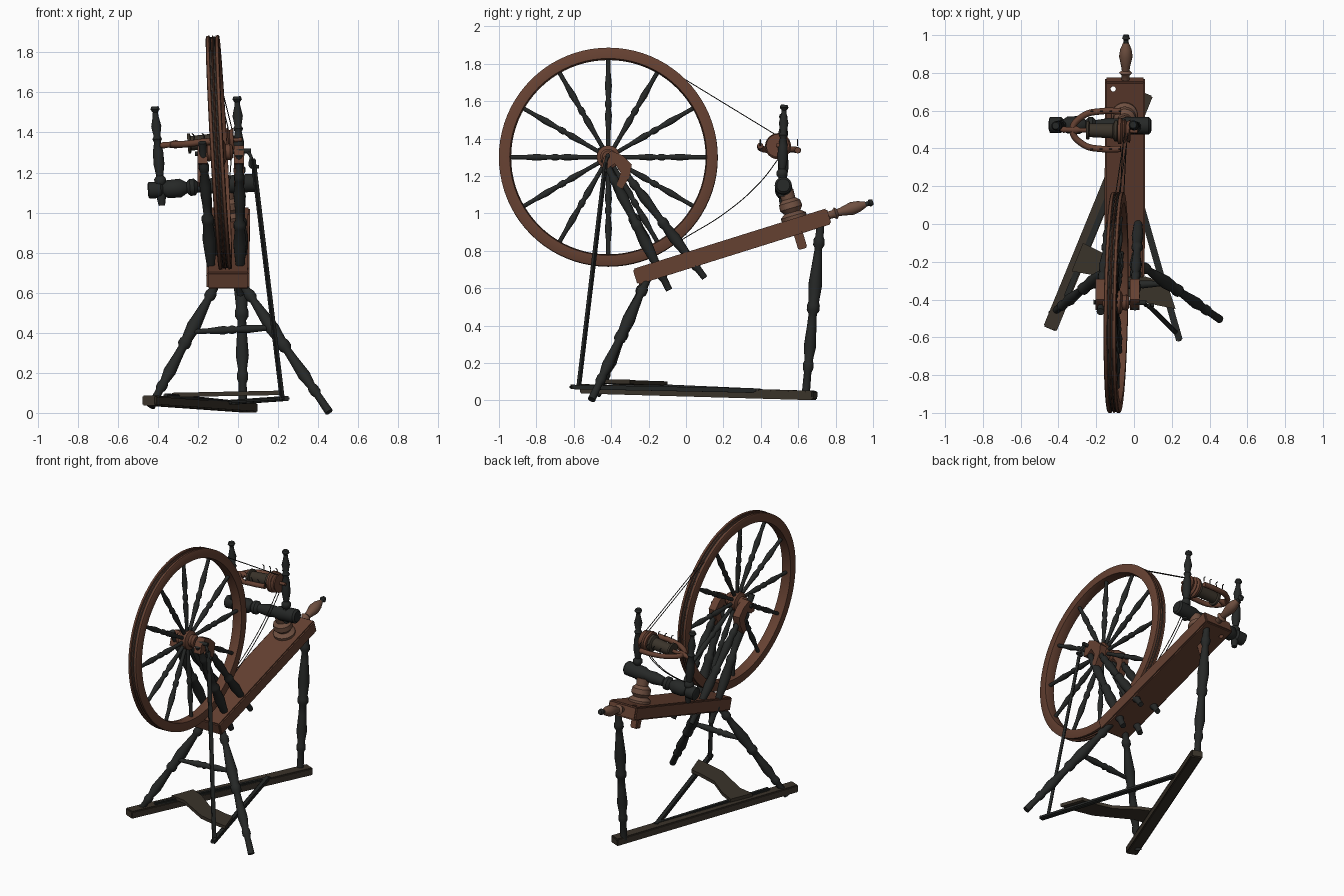
import bpy, bmesh, math
from mathutils import Vector, Matrix

cube = bpy.data.objects.get("Cube")
if cube:
    bpy.data.objects.remove(cube, do_unlink=True)


def material(name, rgb):
    m = bpy.data.materials.new(name)
    m.use_nodes = True
    m.diffuse_color = (*rgb, 1)
    m.node_tree.nodes["Principled BSDF"].inputs["Base Color"].default_value = (*rgb, 1)
    return m


BROWN = material("red brown wood", (.13, .052, .031))
PALE = material("worn brown wood", (.16, .08, .052))
BLACK = material("blackened wood", (.019, .021, .020))
UMBER = material("dark umber wood", (.042, .033, .023))
CORD = material("dark cord", (.03, .028, .025))
V = Vector


def finish(bm, name, mat, matrix=None):
    bmesh.ops.recalc_face_normals(bm, faces=bm.faces)
    me = bpy.data.meshes.new(name)
    bm.to_mesh(me)
    bm.free()
    me.materials.append(mat)
    ob = bpy.data.objects.new(name, me)
    bpy.context.collection.objects.link(ob)
    if matrix:
        ob.matrix_world = matrix
    return ob


def frame(p0, p1):
    d = V(p1) - V(p0)
    return Matrix.Translation(p0) @ d.to_track_quat('Z', 'Y').to_matrix().to_4x4(), d.length


def lathe(name, p0, p1, profile, mat, scale=1, seg=14, closed=False):
    """Turn (position along axis 0..1, radius) pairs about the line p0-p1."""
    mx, length = frame(p0, p1)
    bm = bmesh.new()
    rings = []
    for t, r in profile:
        rings.append([bm.verts.new((r * scale * math.cos(a), r * scale * math.sin(a), t * length))
                      for a in (i * math.tau / seg for i in range(seg))])
    pairs = list(zip(rings, rings[1:]))
    if closed:
        pairs.append((rings[-1], rings[0]))
    else:
        bm.faces.new(rings[0])
        bm.faces.new(rings[-1])
    for a, b in pairs:
        for i in range(seg):
            j = (i + 1) % seg
            bm.faces.new((a[i], a[j], b[j], b[i]))
    return finish(bm, name, mat, mx)


def beam(name, p0, p1, w, h, mat, bevel=.006):
    mx, length = frame(p0, p1)
    bm = bmesh.new()
    bmesh.ops.create_cube(bm, size=1)
    bmesh.ops.scale(bm, vec=(w, h, length), verts=bm.verts)
    bmesh.ops.translate(bm, vec=(0, 0, length / 2), verts=bm.verts)
    bmesh.ops.bevel(bm, geom=bm.edges[:], offset=bevel, segments=2, affect='EDGES')
    return finish(bm, name, mat, mx)


def slab(name, pts, depth, mat):
    bm = bmesh.new()
    face = bm.faces.new([bm.verts.new(p) for p in pts])
    ext = bmesh.ops.extrude_face_region(bm, geom=[face])
    bmesh.ops.translate(bm, vec=depth, verts=[e for e in ext["geom"] if isinstance(e, bmesh.types.BMVert)])
    return finish(bm, name, mat)


def tube(name, pts, r, mat):
    cu = bpy.data.curves.new(name, 'CURVE')
    cu.dimensions = '3D'
    cu.bevel_depth, cu.bevel_resolution, cu.use_fill_caps = r, 2, True
    sp = cu.splines.new('BEZIER')
    sp.bezier_points.add(len(pts) - 1)
    for b, p in zip(sp.bezier_points, pts):
        b.co = p
        b.handle_left_type = b.handle_right_type = 'AUTO'
    cu.materials.append(mat)
    ob = bpy.data.objects.new(name, cu)
    bpy.context.collection.objects.link(ob)
    return ob


# Turning patterns
LEG = [(0, .02), (.08, .022), (.1, .03), (.13, .03), (.15, .02), (.2, .024), (.36, .037), (.46, .028),
       (.48, .034), (.51, .034), (.53, .022), (.6, .025), (.72, .033), (.8, .022), (.82, .028),
       (.85, .028), (.87, .02), (1, .022)]
SPOKE = [(0, .012), (.2, .012), (.38, .019), (.45, .012), (.48, .018), (.52, .018), (.55, .012),
         (.7, .019), (.85, .012), (1, .012)]
MAIDEN = [(0, .016), (.06, .022), (.16, .026), (.2, .018), (.23, .03), (.27, .03), (.3, .018), (.42, .028),
          (.55, .026), (.64, .017), (.67, .025), (.7, .017), (.8, .026), (.9, .015), (.94, .013),
          (.97, .024), (1, .018)]
BAR = [(0, .03), (.01, .042), (.12, .042), (.14, .03), (.18, .045), (.3, .048), (.36, .028), (.39, .043),
       (.43, .043), (.46, .028), (.6, .04), (.7, .035), (.76, .046), (.98, .046), (1, .035)]

# Wheel, leaning slightly
hub = V((-.095, -.415, 1.30))
axis = V((1, -.017, .055)).normalized()
u = V((0, 1, 0)) - axis * axis.y
u.normalize()
v = axis.cross(u)
RIM = [(0, .527), (0, .58), (.05, .585), (.26, .585), (.3, .575), (.42, .575), (.47, .585), (.53, .585),
       (.58, .575), (.7, .575), (.74, .585), (.95, .585), (1, .58), (1, .527), (.5, .52)]
lathe("wheel_rim", hub - axis * .033, hub + axis * .033, RIM, BROWN, seg=80, closed=True)
for s in (-.009, .009):
    c = hub + axis * s
    lathe("rim_cord", c - axis * .003, c + axis * .003,
          [(0, .574), (0, .579), (1, .579), (1, .574)], CORD, seg=80, closed=True)
for i in range(12):
    a = i * math.tau / 12
    d = u * math.cos(a) + v * math.sin(a)
    lathe("spoke", hub + d * .04, hub + d * .53, SPOKE, BLACK, seg=10)
lathe("wheel_hub", hub - axis * .07, hub + axis * .07,
      [(0, .03), (.1, .042), (.25, .04), (.32, .062), (.68, .062), (.75, .04), (.9, .042), (1, .03)], BROWN, seg=20)
axle_end = hub + axis * .16
lathe("axle", hub - axis * .12, axle_end, [(0, .012), (1, .012)], BLACK)
crank = V((.085, -.43, 1.23))
tube("crank", [axle_end - axis * .02, axle_end + V((0, -.01, -.03)), crank - V((.02, 0, 0)), crank + V((.02, 0, 0))], .009, BLACK)

# Sloping table with a peg hole
table = beam("table", (-.05, -.272, .66), (-.047, .765, .985), .213, .088, BROWN, .008)
cutter = lathe("hole_cutter", (-.11, .715, .8), (-.11, .715, 1.2), [(0, .014), (1, .014)], BROWN)
cutter.hide_render = True
mod = table.modifiers.new("hole", 'BOOLEAN')
mod.operation, mod.object, mod.solver = 'DIFFERENCE', cutter, 'EXACT'
bpy.context.view_layer.objects.active = table
bpy.ops.object.modifier_apply(modifier="hole")
bpy.data.objects.remove(cutter, do_unlink=True)
lathe("tension_handle", (-.045, .75, .985), (-.042, 1.0, 1.06),
      [(0, .02), (.15, .022), (.2, .034), (.25, .02), (.34, .024), (.55, .036), (.7, .03), (.84, .015)], PALE)
lathe("handle_tip", (-.0425, .95, 1.045), (-.042, 1.0, 1.06), [(0, .013), (.5, .013), (.65, .021), (1, .014)], BLACK)

# Wheel uprights, braces and axle brackets
for side, xb, xt, top in (("left", .012, .005, (-.44, 1.29)), ("right", -.125, -.178, (-.465, 1.35))):
    lathe(side + "_upright", (xb, -.09, .59), (xt, *top), LEG, BLACK, .9)
    lathe(side + "_brace", (xb + .015, .1, .655), (xt, -.35, 1.25), LEG, BLACK, .85)
    arch = [(-.455, 1.245), (-.44, 1.3), (-.4, 1.335), (-.34, 1.31), (-.29, 1.26), (-.3, 1.2),
            (-.34, 1.13), (-.37, 1.15), (-.35, 1.22), (-.38, 1.265), (-.42, 1.24)]
    slab(side + "_axle_bracket", [(xt - .025, y, z) for y, z in arch], V((.05, 0, 0)), BROWN)

# Legs, stretcher and ground bar
lathe("front_right_leg", (-.1, -.21, .66), (-.435, -.475, .03), LEG, BLACK, .95)
lathe("front_left_leg", (.01, -.2, .66), (.455, -.505, .004), LEG, BLACK, .95)
lathe("back_leg", (.012, .72, .95), (.025, .64, .03), LEG, BLACK)
lathe("leg_stretcher", (-.225, -.33, .405), (.165, -.315, .425),
      [(0, .012), (.2, .014), (.4, .022), (.45, .016), (.5, .023), (.55, .016), (.7, .021), (1, .012)], BLACK)
beam("ground_bar", (-.445, -.555, .062), (.065, .69, .026), .075, .05, UMBER)

# Treadle
beam("treadle_axis", (-.36, -.39, .085), (-.03, .4, .05), .03, .025, BLACK)
beam("treadle_lever", (.242, -.62, .072), (-.05, .4, .052), .035, .024, BLACK)
foot = [(-.33, -.25), (-.27, -.10), (-.17, -.15), (-.04, -.25), (.1, -.29), (.17, -.3),
        (.22, -.45), (.12, -.43), (0, -.4), (-.12, -.33), (-.22, -.27)]
slab("foot_plate", [(x, y, .085 + .02 * x) for x, y in foot], V((0, 0, .022)), UMBER)
beam("footman_rod", (.222, -.575, .06), (.075, -.43, 1.27), .026, .018, BLACK, .004)

# Tension block holding the cross bar and its two maidens
lathe("tension_post", (-.05, .60, .90), (-.05, .535, 1.12),
      [(0, .05), (.22, .05), (.28, .068), (.4, .07), (.48, .045), (.58, .062), (.72, .058), (.8, .038), (1, .04)], PALE, seg=20)
beam("tension_tenon", (-.05, .625, .81), (-.05, .58, .96), .05, .05, BROWN)
lathe("cross_bar", (-.45, .525, 1.11), (.09, .52, 1.15), BAR, BLACK, seg=18)
lathe("right_maiden", (-.38, .52, 1.035), (-.415, .52, 1.53), MAIDEN, BLACK)
lathe("left_maiden", (.012, .51, 1.09), (-.005, .525, 1.58), MAIDEN, BLACK)

# Flyer, bobbin and whorl
a0, a1 = V((-.39, .50, 1.335)), V((.02, .49, 1.365))
lathe("flyer_spindle", a0, a1, [(0, .008), (.04, .017), (.1, .014), (.2, .022), (.25, .012), (1, .01)], BROWN)
lathe("bobbin", a0.lerp(a1, .34), a0.lerp(a1, .74),
      [(0, .05), (.08, .05), (.1, .036), (.85, .04), (.9, .055), (1, .055)], UMBER, seg=20)
lathe("whorl", a0.lerp(a1, .75), a0.lerp(a1, .9),
      [(0, .068), (.25, .07), (.4, .056), (.55, .066), (.7, .05), (1, .062)], BROWN, seg=24)
arms = [(-.07, .1, .012), (-.17, .1, .008), (-.27, .075, 0), (-.325, 0, 0),
        (-.27, -.075, 0), (-.17, -.1, -.008), (-.07, -.1, -.012)]
tube("flyer_arms", [(x, .497 + y, 1.352 + x * .04 - z) for x, y, z in arms], .017, BROWN)
for x, y, _ in arms[:2] + arms[-2:]:
    for k in (0, .05):
        tube("flyer_hook", [(x - k, .497 + y, 1.36), (x - k, .497 + y, 1.385), (x - k - .01, .497 + y, 1.395)], .003, CORD)

# Drive cord strands between wheel and whorl
for s in (-.009, .009):
    tube("upper_cord", [(-.115 + s, -.02, 1.725), (-.04 + s, .48, 1.42)], .0025, CORD)
    tube("lower_cord", [(-.07 + s, -.02, .86), (-.06 + s, .22, 1.01), (-.05 + s, .40, 1.17), (-.04 + s, .5, 1.3)], .0025, CORD)

# Smooth turned surfaces, keeping sharp edges
for ob in bpy.context.view_layer.objects:
    ob.select_set(ob.type == 'MESH')
bpy.context.view_layer.objects.active = table
bpy.ops.object.shade_smooth_by_angle(angle=math.radians(40))
